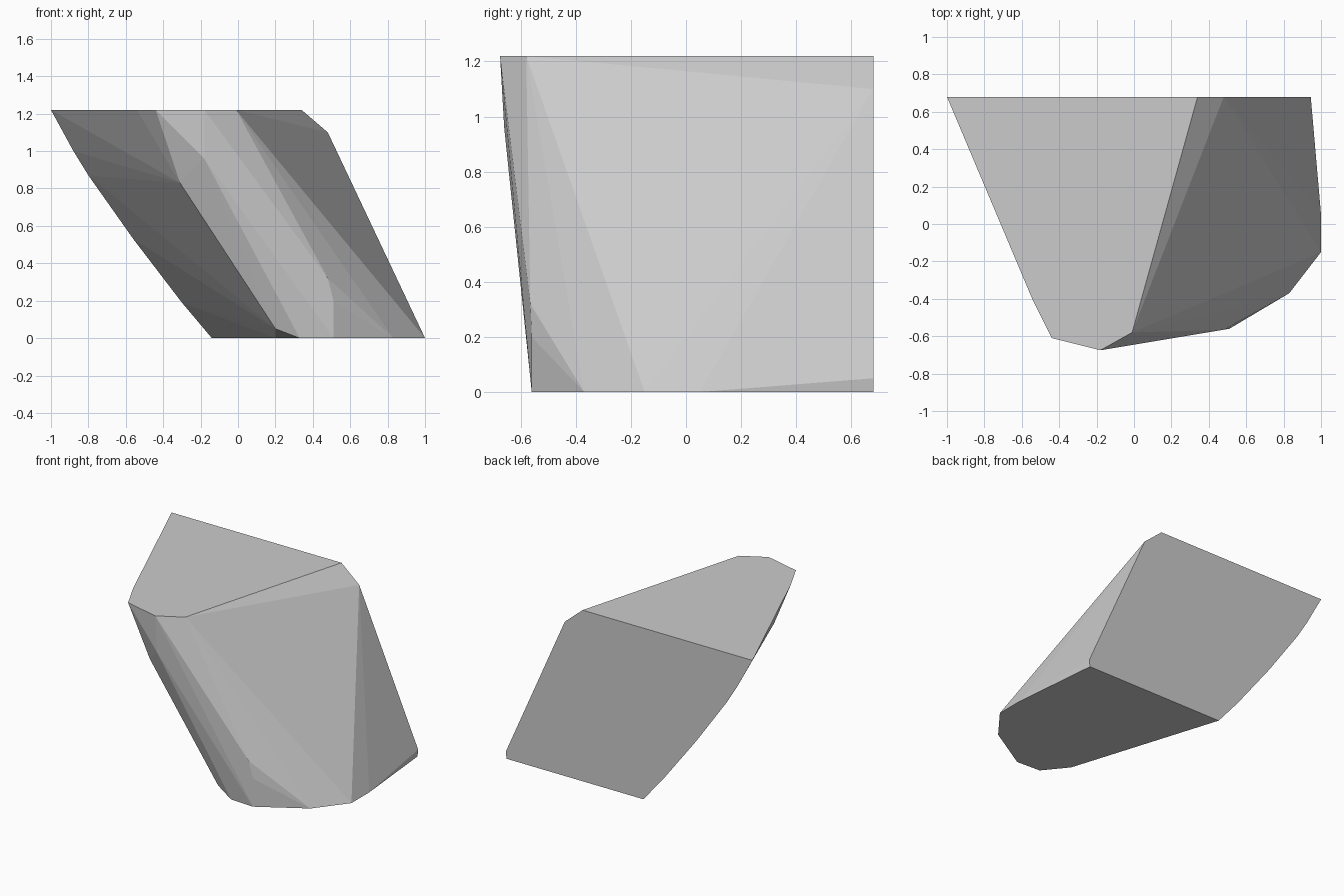
import bpy
import bmesh

if "Cube" in bpy.data.objects:
    bpy.data.objects.remove(bpy.data.objects["Cube"])

# Plain grey stone
stone = bpy.data.materials.new("grey stone")
grey = (0.6, 0.6, 0.6, 1)
stone.use_nodes = True
stone.diffuse_color = grey
stone.node_tree.nodes["Principled BSDF"].inputs["Base Color"].default_value = grey

HEIGHT = 1.22
BACK = 0.68

# Outline of the flat top and the flat base (x, y)
top = [(-1, BACK), (0.34, BACK), (-0.01, -0.58), (-0.18, -0.675),
       (-0.44, -0.61), (-0.54, -0.41)]
base = [(-0.14, BACK), (0.94, BACK), (1, 0.05), (1, -0.15), (0.83, -0.37),
        (0.51, -0.56), (0.33, -0.55), (0.2, -0.39)]

# Side corners of the flat back (x, z)
back = [(0.48, 1.1), (0.945, 0.05), (-0.88, 1.0), (-0.8, 0.87),
        (-0.56, 0.53), (-0.3, 0.19)]

# Chipped corners along the front
front = [(-0.31, -0.55, 0.83), (-0.18, -0.66, 0.96), (0.2, -0.51, 0.05),
         (0.51, -0.56, 0.2), (0.48, -0.565, 0.32)]

points = [(x, y, HEIGHT) for x, y in top]
points += [(x, y, 0) for x, y in base]
points += [(x, BACK, z) for x, z in back]
points += front

# Wrap the corners in a faceted convex rock
bm = bmesh.new()
for p in points:
    bm.verts.new(p)
hull = bmesh.ops.convex_hull(bm, input=bm.verts[:])
loose = {v for v in hull["geom_interior"] + hull["geom_unused"]
         if isinstance(v, bmesh.types.BMVert)}
bmesh.ops.delete(bm, geom=list(loose), context="VERTS")
bmesh.ops.dissolve_limit(bm, angle_limit=0.005, verts=bm.verts[:], edges=bm.edges[:])
bmesh.ops.recalc_face_normals(bm, faces=bm.faces[:])

mesh = bpy.data.meshes.new("rock")
bm.to_mesh(mesh)
bm.free()
mesh.materials.append(stone)
rock = bpy.data.objects.new("rock", mesh)
bpy.context.collection.objects.link(rock)
